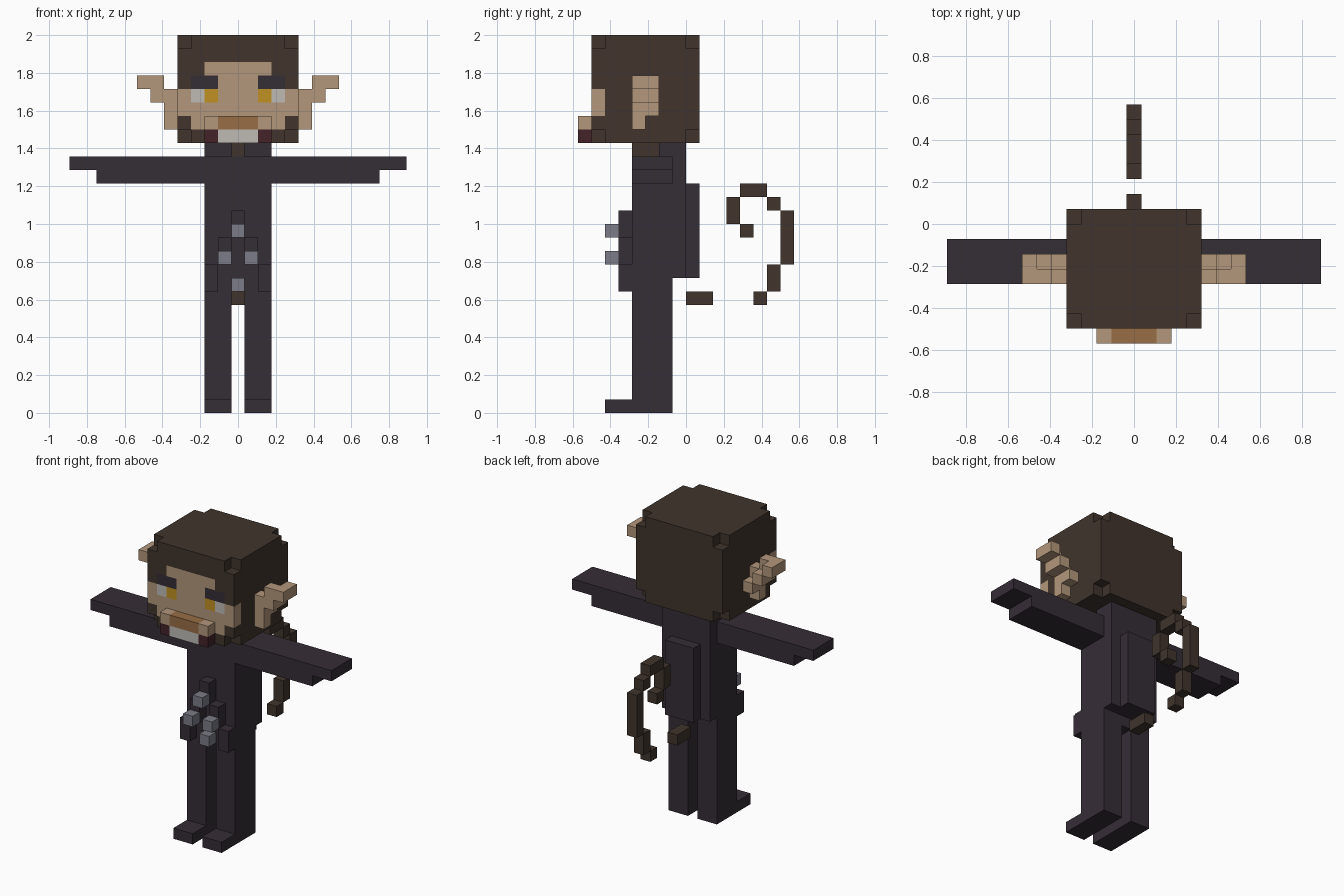
import bpy, bmesh
from mathutils import Vector

if "Cube" in bpy.data.objects:
    bpy.data.objects.remove(bpy.data.objects["Cube"], do_unlink=True)

U = 1 / 14  # size of one block


def linear(hex_code):
    out = []
    for i in (0, 2, 4):
        c = int(hex_code[i:i + 2], 16) / 255
        out.append(c / 12.92 if c <= 0.04045 else ((c + 0.055) / 1.055) ** 2.4)
    return (*out, 1)


def material(name, hex_code):
    m = bpy.data.materials.new(name)
    m.use_nodes = True
    m.diffuse_color = linear(hex_code)
    bsdf = m.node_tree.nodes["Principled BSDF"]
    bsdf.inputs["Base Color"].default_value = m.diffuse_color
    bsdf.inputs["Roughness"].default_value = 0.9
    return m


MATS = {
    "H": material("dark_brown_hair", "41342C"),
    "S": material("tan_skin", "B3977B"),
    "D": material("dark_plum_cloth", "352D36"),
    "W": material("off_white", "BFBBB6"),
    "G": material("gold_iris", "C09122"),
    "N": material("copper_brown_nose", "986D45"),
    "R": material("dark_red_mouth", "44222A"),
    "M": material("grey_metal", "7B7C87"),
}


def box(x, y, z):
    """Blocks in inclusive x columns and half-open y and z ranges."""
    return [(i, j, k) for i in range(x[0], x[1] + 1)
            for j in range(*y) for k in range(*z)]


def paint(cells, key):
    return {c: key for c in cells}


def mirror(cells):
    return {(-x, y, z): k for (x, y, z), k in cells.items()}


def build(name, cells):
    """Skin a set of blocks with outer faces only, then merge flat areas."""
    bm = bmesh.new()
    keys = sorted(set(cells.values()))
    verts = {}

    def vert(p):
        p = tuple(p)
        if p not in verts:
            verts[p] = bm.verts.new(((p[0] - 0.5) * U, p[1] * U, p[2] * U))
        return verts[p]

    for cell, key in cells.items():
        for axis in range(3):
            for side in (0, 1):
                n = list(cell)
                n[axis] += 1 if side else -1
                if tuple(n) in cells:
                    continue
                a, b = (axis + 1) % 3, (axis + 2) % 3
                corners = []
                for da, db in ((0, 0), (1, 0), (1, 1), (0, 1)):
                    p = list(cell)
                    p[axis] += side
                    p[a] += da
                    p[b] += db
                    corners.append(vert(p))
                f = bm.faces.new(corners if side else corners[::-1])
                f.material_index = keys.index(key)
    bmesh.ops.dissolve_limit(bm, angle_limit=0.01, verts=bm.verts[:],
                             edges=bm.edges[:], delimit={"MATERIAL"})
    mesh = bpy.data.meshes.new(name)
    bm.to_mesh(mesh)
    bm.free()
    for key in keys:
        mesh.materials.append(MATS[key])
    obj = bpy.data.objects.new(name, mesh)
    bpy.context.collection.objects.link(obj)
    return obj


def build_pair(name, cells):
    build("left_" + name, cells)
    build("right_" + name, mirror(cells))


# Head: hair block with the face laid into its front layer, corners notched
FACE = ["HHHHHHHHH",
        "HHHHHHHHH",
        "HHSSSSSHH",
        "HDDSSSDDH",
        "SWGSSSGWS",
        "SSSSSSSSS",
        "HSSSSSSSH",
        "HHSSSSSHH"]
head = paint(box((-4, 4), (-6, 1), (20, 28)), "H")
for row, line in enumerate(FACE):
    for col, key in enumerate(line):
        head[(col - 4, -7, 27 - row)] = key
for x in (-4, 4):
    for y in (-7, 0):
        for z in (20, 27):
            del head[(x, y, z)]
build("head", head)

# Muzzle with nose, mouth corners and teeth
muzzle = {}
for z, line in ((21, "SNNNS"), (20, "RWWWR")):
    for col, key in enumerate(line):
        muzzle[(col - 2, -8, z)] = key
build("muzzle", muzzle)

# Ears: stepped outward, hollowed at the back
ear = box((5, 5), (-4, -3), (21, 23)) + box((5, 6), (-4, -3), (23, 24)) \
    + box((6, 7), (-4, -3), (24, 25)) + [(5, -3, 22), (6, -3, 23), (7, -3, 24)]
build_pair("ear", paint(ear, "S"))

# Neck and collar
build("neck", paint(box((0, 0), (-4, -2), (19, 20)), "H"))
build("collar", paint(box((-2, 2), (-2, 0), (19, 20)), "D"))

# Torso with a raised back panel
build("torso", paint(box((-2, 2), (-4, -1), (9, 19))
                     + box((-2, 2), (-1, 0), (10, 19)), "D"))
build("back_panel", paint(box((-1, 1), (0, 1), (10, 17)), "D"))

# Arms, legs and feet
build_pair("arm", paint(box((3, 12), (-4, -1), (18, 19))
                        + box((3, 10), (-4, -1), (17, 18)), "D"))
build_pair("leg", paint(box((1, 2), (-4, -1), (0, 9))
                        + box((1, 2), (-6, -4), (0, 1)), "D"))

# Front straps and metal studs
strap = [(0, -5, 14), (0, -5, 13)]
for s in (-1, 1):
    strap += [(s, -5, 12), (s, -5, 11), (2 * s, -5, 10), (2 * s, -5, 9)]
build("front_straps", paint(strap, "D"))
build("chest_stud", {(0, -6, 13): "M"})
build_pair("waist_stud", {(1, -6, 11): "M"})
build("belt_buckle", {(0, -5, 9): "M"})

# Curling tail as (y range, z range) steps
TAIL = [((0, 2), (8, 9)), ((5, 6), (8, 9)), ((6, 7), (9, 11)),
        ((7, 8), (11, 15)), ((6, 7), (15, 16)), ((4, 6), (16, 17)),
        ((3, 4), (14, 16)), ((4, 5), (13, 14))]
tail = {}
for y, z in TAIL:
    tail.update(paint(box((0, 0), y, z), "H"))
build("tail", tail)
